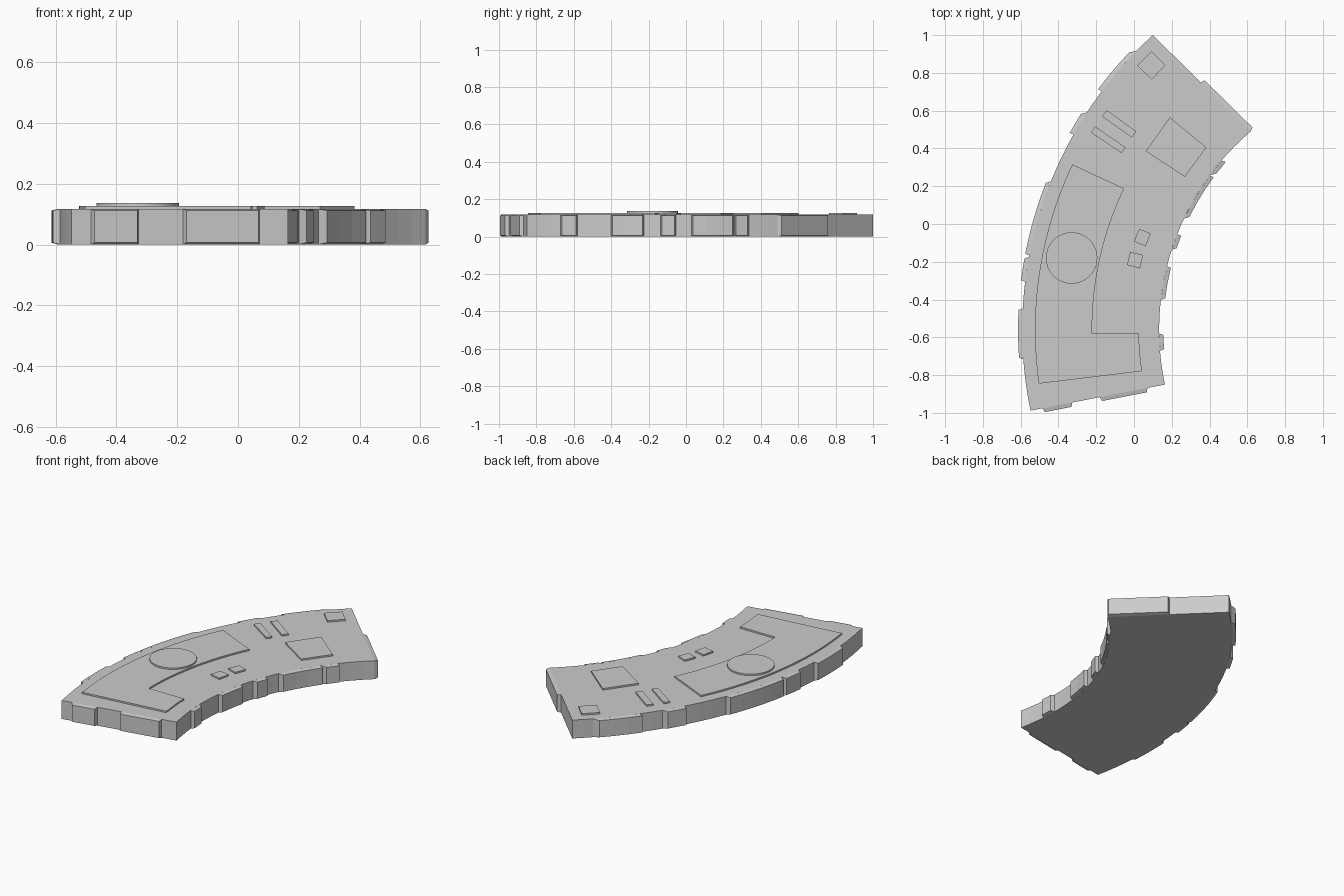
import bpy, bmesh, math
from mathutils import Vector

if "Cube" in bpy.data.objects:
    bpy.data.objects.remove(bpy.data.objects["Cube"])

CX, CY = 1.513, -0.56          # common centre of all curved edges
R_OUT, R_IN = 2.105, 1.38
DEPTH, TOP = 0.022, 0.117


def arc(radius, y0, y1, n):
    """Points on the left side of the circle, from height y0 to y1."""
    a, b = (math.asin((y - CY) / radius) for y in (y0, y1))
    return [(CX - radius * math.cos(a + (b - a) * i / n),
             CY + radius * math.sin(a + (b - a) * i / n)) for i in range(n + 1)]


def finish(name, bm):
    bmesh.ops.recalc_face_normals(bm, faces=bm.faces)
    mesh = bpy.data.meshes.new(name)
    bm.to_mesh(mesh)
    bm.free()
    ob = bpy.data.objects.new(name, mesh)
    bpy.context.collection.objects.link(ob)
    return ob


def prism(name, outline, z0, z1):
    bm = bmesh.new()
    lo = [bm.verts.new((x, y, z0)) for x, y in outline]
    hi = [bm.verts.new((x, y, z1)) for x, y in outline]
    bm.faces.new(lo)
    bm.faces.new(hi)
    n = len(outline)
    for i in range(n):
        j = (i + 1) % n
        bm.faces.new((lo[i], lo[j], hi[j], hi[i]))
    return finish(name, bm)


def tapered_plate(name, root, face):
    """Loft from a full-height root line to a slightly smaller face line."""
    bm = bmesh.new()
    rings = []
    for r, f in zip(root, face):
        rings.append([bm.verts.new(p) for p in (
            (*r, 0.0), (*r, TOP), (*f, TOP - 0.005), (*f, 0.006))])
    for a, b in zip(rings, rings[1:]):
        for i in range(4):
            j = (i + 1) % 4
            bm.faces.new((a[i], a[j], b[j], b[i]))
    bm.faces.new(rings[0])
    bm.faces.new(rings[-1])
    return finish(name, bm)


def arc_plate(name, radius, step, y0, y1):
    n = max(1, round((y1 - y0) / 0.07))
    tapered_plate(name, arc(radius, y0 - 0.006, y1 + 0.006, n),
                  arc(radius + step, y0 + 0.002, y1 - 0.002, n))


def end_plate(name, p, q, t0, t1):
    """Plate on the straight end p-q, between fractions t0 and t1."""
    p, q = Vector(p), Vector(q)
    d = (q - p).normalized()
    out = Vector((d.y, -d.x))
    if out.dot((p + q) / 2) < 0:
        out = -out
    a, b = p.lerp(q, t0), p.lerp(q, t1)
    tapered_plate(name, [a, b], [a + d * 0.008 + out * DEPTH,
                                 b - d * 0.008 + out * DEPTH])


# Curved slab
slab = arc(R_OUT, -0.988, 1.0, 28) + arc(R_IN, 0.49, -0.85, 24)
prism("curved_slab", slab, 0, TOP)

# Side plates along the outer and inner curves
for i, (a, b) in enumerate([(-0.71, -0.453), (-0.30, -0.18), (-0.16, 0.22),
                            (0.48, 0.585), (0.71, 0.91)]):
    arc_plate(f"outer_plate_{i}", R_OUT, DEPTH, a, b)
for i, (a, b) in enumerate([(-0.665, -0.585), (-0.395, -0.23), (-0.13, -0.06),
                            (0.035, 0.25), (0.265, 0.33)]):
    arc_plate(f"inner_plate_{i}", R_IN, -DEPTH, a, b)

# Plates on the two straight ends
front = (slab[-1], slab[0])
end_plate("front_plate_0", *front, 0.13, 0.485)
end_plate("front_plate_1", *front, 0.69, 0.91)
end_plate("back_plate", slab[28], slab[29], 0.49, 1.0)

# Raised L-shaped deck with disc
deck = (arc(2.037, -0.845, 0.315, 20) + arc(1.735, 0.188, -0.58, 16)
        + arc(1.487, -0.58, -0.779, 4))
prism("raised_deck", deck, TOP - 0.01, 0.127)
disc = [(-0.33 + 0.136 * math.cos(math.tau * i / 48),
         -0.18 + 0.136 * math.sin(math.tau * i / 48)) for i in range(48)]
prism("round_disc", disc, TOP - 0.01, 0.137)

# Small raised panels
panels = {
    "corner_panel": [(0.093, 0.915), (0.167, 0.84), (0.093, 0.765), (0.017, 0.84)],
    "large_panel": [(0.19, 0.565), (0.383, 0.405), (0.27, 0.25), (0.063, 0.385)],
    "bar_panel_0": [(-0.143, 0.602), (0.012, 0.49), (-0.012, 0.458), (-0.17, 0.57)],
    "bar_panel_1": [(-0.205, 0.516), (-0.044, 0.405), (-0.065, 0.376), (-0.228, 0.485)],
    "small_panel_0": [(0.027, -0.026), (0.088, -0.05), (0.062, -0.117), (0, -0.093)],
    "small_panel_1": [(-0.02, -0.148), (0.048, -0.164), (0.032, -0.235), (-0.037, -0.217)],
}
for name, pts in panels.items():
    prism(name, pts, TOP - 0.01, 0.127)
